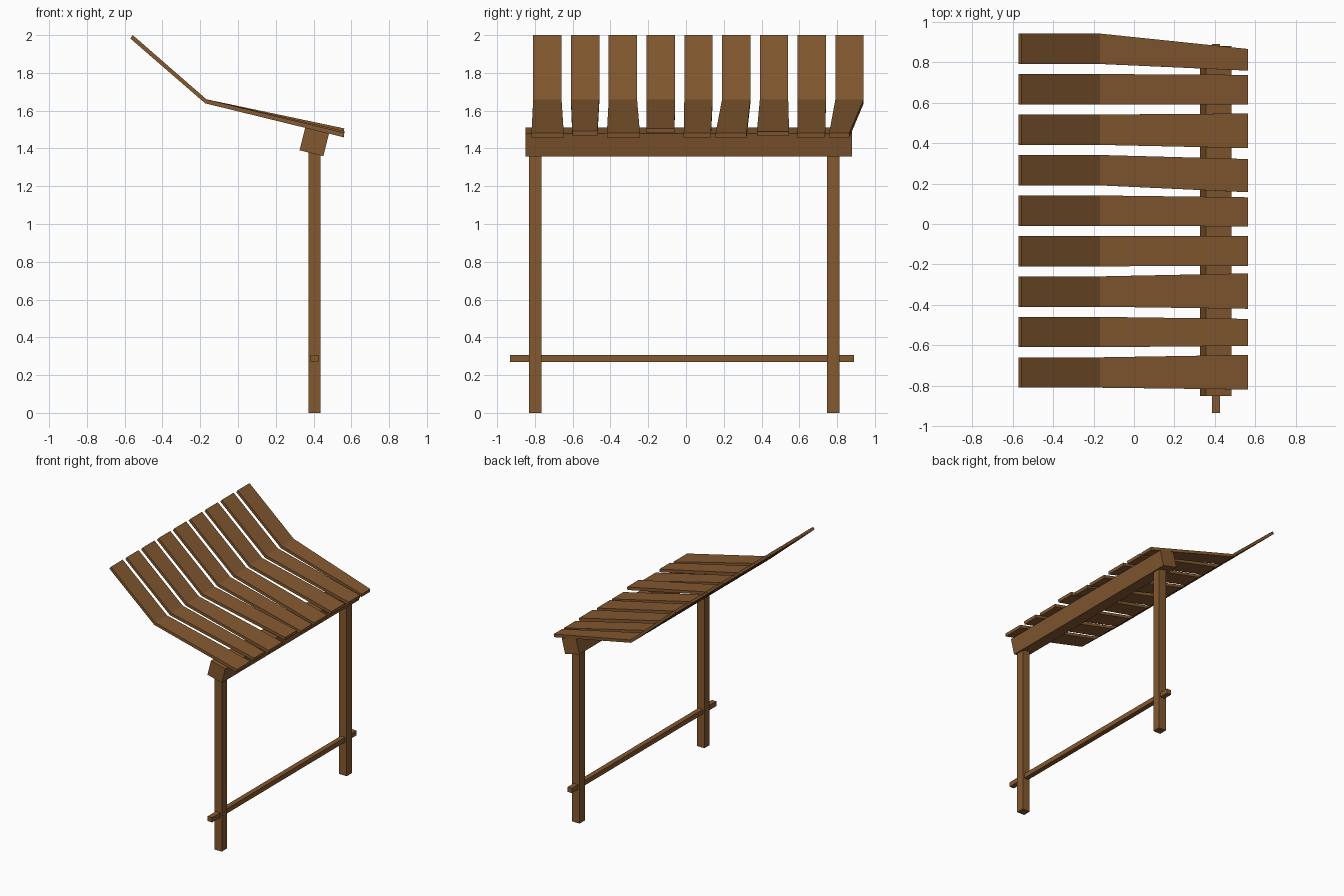
import bpy, bmesh
from mathutils import Matrix
from math import radians

if "Cube" in bpy.data.objects:
    bpy.data.objects.remove(bpy.data.objects["Cube"])

wood = bpy.data.materials.new("brown wood")
wood.diffuse_color = (0.23, 0.10, 0.03, 1)
wood.use_nodes = True
wood.node_tree.nodes["Principled BSDF"].inputs["Base Color"].default_value = wood.diffuse_color


def finish(name, bm):
    bmesh.ops.recalc_face_normals(bm, faces=bm.faces)
    mesh = bpy.data.meshes.new(name)
    bm.to_mesh(mesh)
    bm.free()
    mesh.materials.append(wood)
    obj = bpy.data.objects.new(name, mesh)
    bpy.context.collection.objects.link(obj)
    return obj


def box(name, centre, size, tilt=0):
    bm = bmesh.new()
    bmesh.ops.create_cube(bm, size=1)
    m = Matrix.Translation(centre) @ Matrix.Rotation(radians(tilt), 4, 'Y') @ Matrix.Diagonal((*size, 1))
    bmesh.ops.transform(bm, matrix=m, verts=bm.verts)
    return finish(name, bm)


# posts, foot rail and tilted top beam
for side, y in (("front", -0.797), ("back", 0.779)):
    box(side + "_post", (0.405, y, 0.70), (0.066, 0.066, 1.40))
box("foot_rail", (0.405, -0.022, 0.288), (0.04, 1.822, 0.038))
box("top_beam", (0.404, 0.015, 1.435), (0.13, 1.73, 0.125), 14)


# bent slat: three stations (top end, bend, lower end) of a flat section
def slat(name, top_y, low_y, low_z):
    stations = [  # x, z of underside, x, z of upper side, y range
        ((-0.57, 1.982), (-0.557, 2.0), top_y),
        ((-0.174, 1.639), (-0.167, 1.66), top_y),
        ((0.56, low_z), (0.563, low_z + 0.024), low_y),
    ]
    bm = bmesh.new()
    rings = []
    for under, over, (y0, y1) in stations:
        rings.append([bm.verts.new((p[0], y, p[1])) for p, y in
                      ((under, y0), (under, y1), (over, y1), (over, y0))])
    for a, b in zip(rings, rings[1:]):
        for i in range(4):
            j = (i + 1) % 4
            bm.faces.new((a[i], a[j], b[j], b[i]))
    bm.faces.new(rings[0])
    bm.faces.new(rings[-1])
    finish(name, bm)


# hand-cut lower ends: y start, y end, height of underside
lower_ends = [
    (-0.818, -0.647, 1.459), (-0.602, -0.469, 1.468), (-0.419, -0.244, 1.459),
    (-0.208, -0.060, 1.482), (-0.012, 0.132, 1.459), (0.157, 0.321, 1.459),
    (0.375, 0.546, 1.465), (0.591, 0.737, 1.459), (0.758, 0.865, 1.459),
]
for i, (y0, y1, z) in enumerate(lower_ends):
    c = -0.734 + 0.2 * i
    slat(f"roof_slat_{i + 1}", (c - 0.075, c + 0.075), (y0, y1), z)
